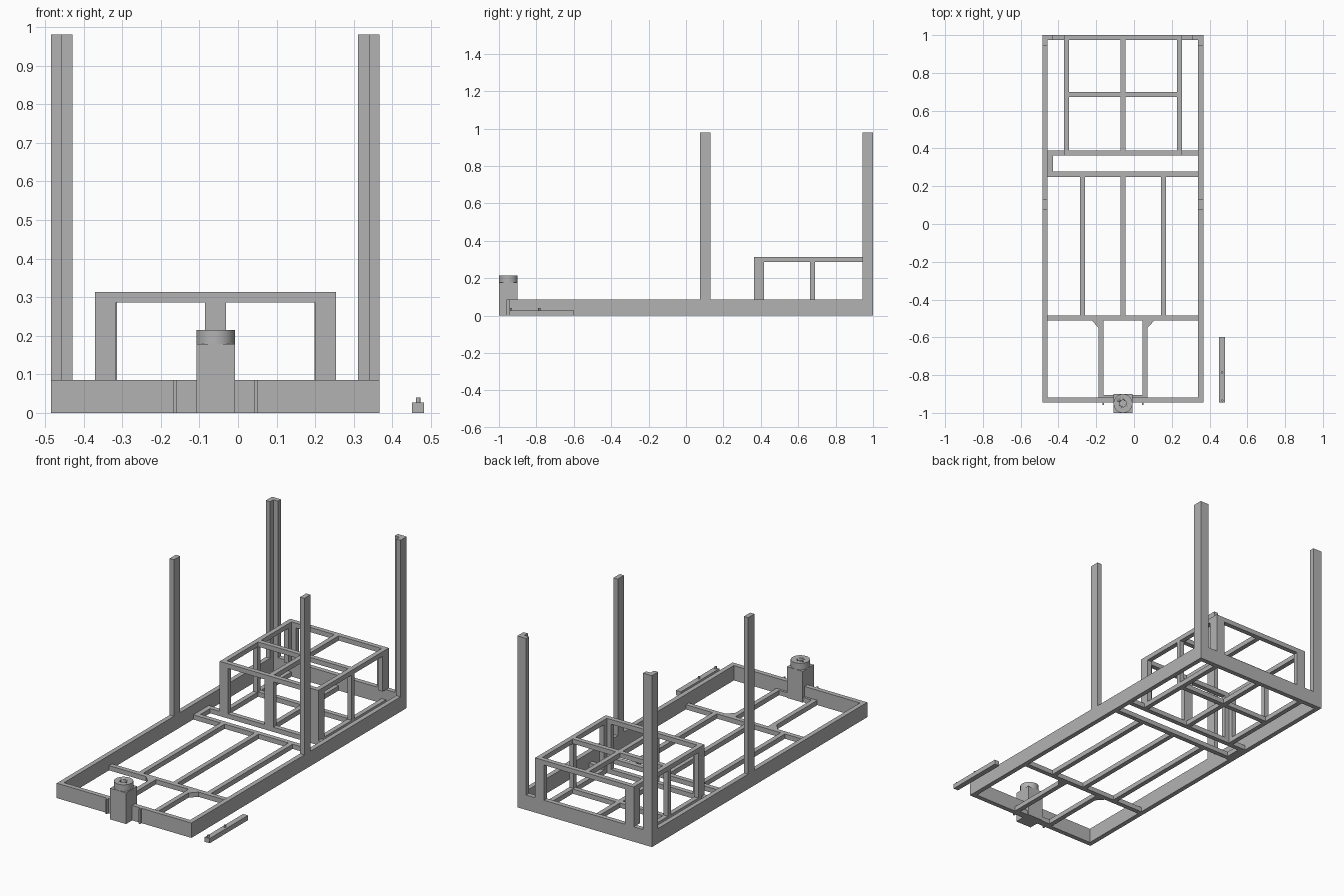
import bpy
import bmesh
import math

if "Cube" in bpy.data.objects:
    bpy.data.objects.remove(bpy.data.objects["Cube"], do_unlink=True)

steel = bpy.data.materials.new("grey steel")
steel.use_nodes = True
grey = (0.45, 0.45, 0.45, 1)
steel.diffuse_color = grey
steel.node_tree.nodes["Principled BSDF"].inputs["Base Color"].default_value = grey

T = 0.027                    # tube thickness
H = 0.085                    # height of the outer rails
X0, X1 = -0.485, 0.367       # frame sides
Y0, Y1 = -0.945, 1.0         # frame ends
XM = -0.058                  # centre line of the frame
BX0, BX1, BY0 = -0.37, 0.254, 0.363   # raised box
BTOP = 0.313


def prism(name, pts, z0, z1):
    """Extrude a flat outline upward."""
    bm = bmesh.new()
    face = bm.faces.new([bm.verts.new((x, y, z0)) for x, y in pts])
    new = bmesh.ops.extrude_face_region(bm, geom=[face])["geom"]
    bmesh.ops.translate(bm, vec=(0, 0, z1 - z0),
                        verts=[v for v in new if isinstance(v, bmesh.types.BMVert)])
    bmesh.ops.recalc_face_normals(bm, faces=bm.faces)
    mesh = bpy.data.meshes.new(name)
    bm.to_mesh(mesh)
    bm.free()
    mesh.materials.append(steel)
    obj = bpy.data.objects.new(name, mesh)
    bpy.context.collection.objects.link(obj)
    return obj


def box(name, x0, x1, y0, y1, z0=0, z1=T):
    return prism(name, [(x0, y0), (x1, y0), (x1, y1), (x0, y1)], z0, z1)


def angle_post(name, x, y, sx, sy, z0, z1, leg=0.056):
    """L-section post with its outer corner at x, y."""
    outline = [(0, 0), (leg, 0), (leg, T), (T, T), (T, leg), (0, leg)]
    return prism(name, [(x + sx * a, y + sy * b) for a, b in outline], z0, z1)


def cylinder(name, x, y, r, z0, z1, sides=32):
    bpy.ops.mesh.primitive_cylinder_add(vertices=sides, radius=r, depth=z1 - z0,
                                        location=(x, y, (z0 + z1) / 2))
    obj = bpy.context.object
    obj.name = name
    obj.data.materials.append(steel)
    bpy.ops.object.shade_smooth_by_angle(angle=math.radians(30))
    return obj


# Outer rails
box("right_rail", X0, X0 + T, Y0, Y1, 0, H)
box("left_rail", X1 - T, X1, Y0, Y1, 0, H)
box("front_rail", X0 + T, X1 - T, Y0, Y0 + T, 0, H)
box("rear_rail", X0 + T, X1 - T, Y1 - T, Y1, 0, H)

# Tall posts
for side, x, s in (("right", X0, 1), ("left", X1, -1)):
    angle_post(side + "_rear_post", x, Y1, s, -1, H, 0.98)
    box(side + "_front_post", min(x, x + s * T), max(x, x + s * T), 0.075, 0.131, H, 0.98)

# Floor cross members
for name, y in (("front", -0.511), ("middle", 0.25), ("rear", BY0)):
    box(name + "_cross_member", X0 + T, X1 - T, y, y + T)
box("cross_member_link", X0 + T, -0.43, 0.25 + T, BY0)

# Floor long members
for i, x in enumerate((-0.273, XM, 0.157)):
    box(f"floor_member_{i + 1}", x - T / 2, x + T / 2, -0.511 + T, 0.25)

# Tongue members with corner gussets
for side, s in (("right", -1), ("left", 1)):
    x = XM + s * 0.116
    box(side + "_tongue_member", x - T / 2, x + T / 2, Y0 + T, -0.511)
    e = x + s * T / 2
    prism(side + "_gusset", [(e, -0.511), (e + s * 0.036, -0.511), (e, -0.55)], 0, T)
    p = XM + s * 0.105
    box(side + "_tongue_tab", p - 0.004, p + 0.004, Y0 - 0.014, Y0, 0, H)
box("tongue_backing", XM - 0.105, XM + 0.105, Y0 + T, Y0 + 0.04)

# Raised box: upper frame
U = BTOP - T
box("box_top_front", BX0, BX1, BY0, BY0 + T, U, BTOP)
box("box_top_rear", BX0, BX1, Y1 - T, Y1, U, BTOP)
for name, x in (("right", BX0), ("middle", XM - T / 2), ("left", BX1 - T)):
    box("box_top_" + name, x, x + T, BY0 + T, Y1 - T, U, BTOP)
    box("box_floor_" + name, x, x + T, BY0 + T, Y1 - T)
for name, z in (("top", U), ("floor", 0)):
    box(f"box_{name}_right_cross", BX0 + T, XM - T / 2, 0.672, 0.672 + T, z, z + T)
    box(f"box_{name}_left_cross", XM + T / 2, BX1 - T, 0.672, 0.672 + T, z, z + T)

# Raised box: legs
for side, x, s in (("right", BX0, 1), ("left", BX1, -1)):
    angle_post(side + "_box_front_leg", x, BY0, s, 1, T, U, 0.054)
    angle_post(side + "_box_rear_leg", x, Y1, s, -1, H, U)
    box(side + "_box_middle_leg", min(x, x + s * T), max(x, x + s * T), 0.664, 0.691, T, U)
box("box_front_middle_leg", XM - T, XM + T, BY0, BY0 + T, T, U)

# Front coupler column with a bored cap
CY = -0.95
box("coupler_column", XM - 0.05, XM + 0.05, CY - 0.05, CY + 0.05, 0, 0.178)
cap = cylinder("coupler_cap", XM, CY, 0.05, 0.178, 0.215)
bore = cylinder("bore_cutter", XM, CY, 0.018, 0.185, 0.25)
bore.hide_render = True
bore.hide_viewport = True
cut = cap.modifiers.new("bore", "BOOLEAN")
cut.operation = "DIFFERENCE"
cut.object = bore

# Loose bar with pins
box("loose_bar", 0.451, 0.482, Y0, -0.598, 0, T)
for i, y in enumerate((-0.785, -0.935)):
    cylinder(f"bar_pin_{i + 1}", 0.467, y, 0.006, T, 0.04, 16)
